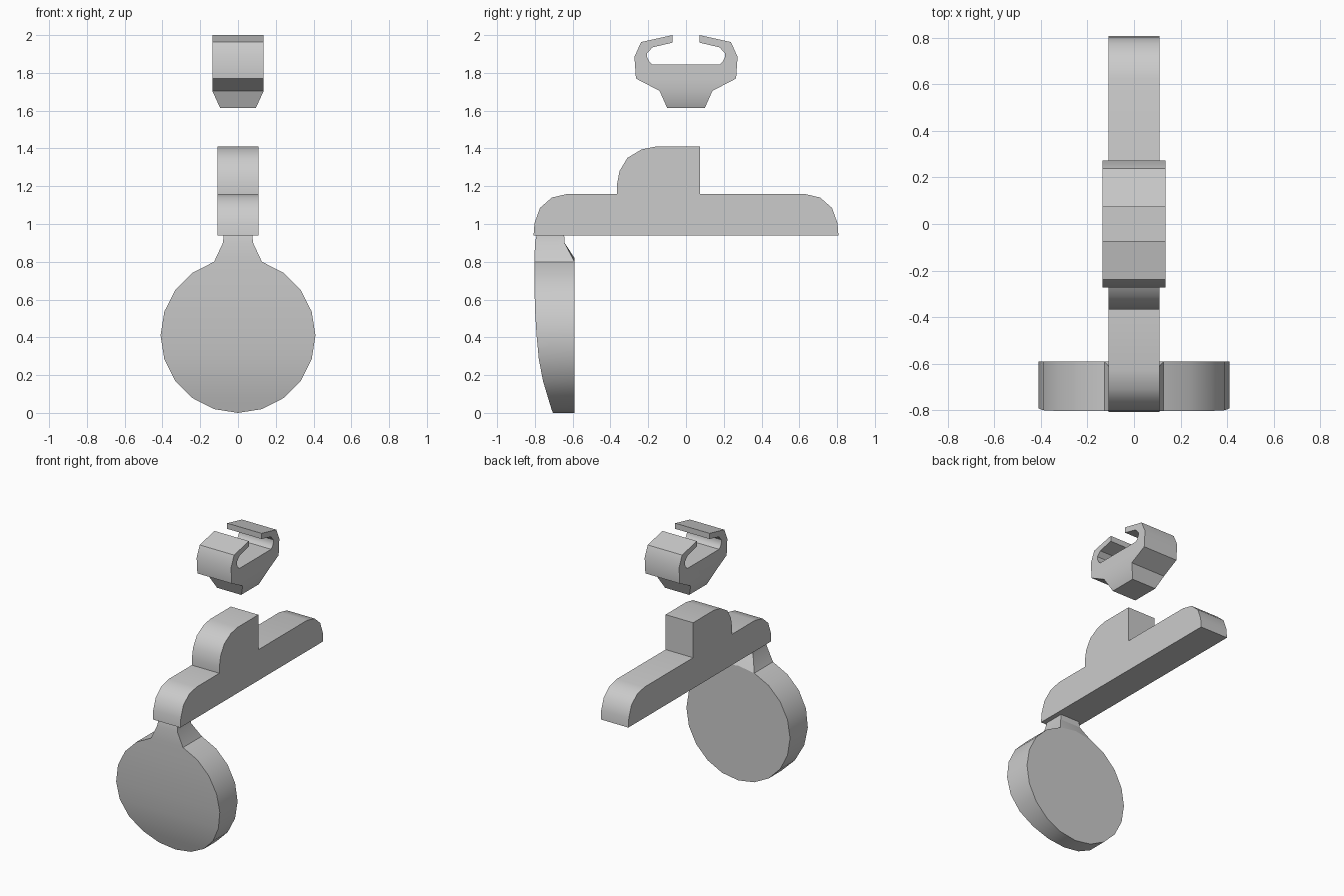
import bpy, bmesh, math
from bmesh.utils import face_split

if "Cube" in bpy.data.objects:
    bpy.data.objects.remove(bpy.data.objects["Cube"])


def finish(name, bm, angle=30):
    bmesh.ops.recalc_face_normals(bm, faces=bm.faces[:])
    me = bpy.data.meshes.new(name)
    bm.to_mesh(me)
    bm.free()
    ob = bpy.data.objects.new(name, me)
    bpy.context.collection.objects.link(ob)
    bpy.ops.object.select_all(action='DESELECT')
    ob.select_set(True)
    bpy.context.view_layer.objects.active = ob
    bpy.ops.object.shade_smooth_by_angle(angle=math.radians(angle))
    return ob


def extrude_profile(pts, half):
    """Prism from a (y, z) outline, spanning -half..half in x."""
    bm = bmesh.new()
    rings = [[bm.verts.new((x, y, z)) for y, z in pts] for x in (-half, half)]
    caps = [bm.faces.new(r) for r in rings]
    n = len(pts)
    for i in range(n):
        j = (i + 1) % n
        bm.faces.new((rings[0][i], rings[0][j], rings[1][j], rings[1][i]))
    return bm, rings, caps


def mirrored(half):
    return half + [(-y, z) for y, z in reversed(half)]


# Open clip at the top, with a tapered foot
clip_half = [(0.10, 1.615), (0.14, 1.705), (0.265, 1.77), (0.273, 1.885),
             (0.238, 1.963), (0.072, 2.0), (0.072, 1.96), (0.178, 1.935),
             (0.206, 1.903), (0.206, 1.882), (0.195, 1.86), (0.18, 1.845)]
bm, rings, caps = extrude_profile(mirrored(clip_half), 0.136)
for ring, cap in zip(rings, caps):
    face_split(cap, ring[1], ring[-2])
    for v in (ring[0], ring[-1]):
        v.co.x *= 0.7
finish("clip", bm)

# Long rail with rounded ends and a half-domed block
end = [(0.807, 0.94), (0.802, 1.005), (0.773, 1.085), (0.71, 1.14), (0.625, 1.16)]
dome = [(0.075, 1.16), (0.075, 1.41), (-0.16, 1.41), (-0.235, 1.395),
        (-0.31, 1.35), (-0.352, 1.28), (-0.366, 1.205), (-0.366, 1.16)]
rail = end + dome + [(-y, z) for y, z in reversed(end)]
bm, _, _ = extrude_profile(rail, 0.109)
finish("rail", bm)

# Hanging disc: 20-sided, bulged front, flat back, narrow neck
R, BACK = 0.41, -0.59
front_y = [-0.705, -0.712, -0.73, -0.757, -0.779, -0.791, -0.799, -0.802, -0.802, -0.802]
bm = bmesh.new()
front, back = {}, {}
for k in range(-9, 11):
    a = k * math.pi / 10
    x, z = R * math.sin(a), R - R * math.cos(a)
    back[k] = bm.verts.new((x, BACK, z))
    if k < 10:
        front[k] = bm.verts.new((x, front_y[abs(k)], z))
neck = {}
for s in (-1, 1):
    neck[s] = [bm.verts.new(c) for c in (
        (s * 0.08, -0.80, 0.90), (s * 0.075, -0.79, 0.945),
        (s * 0.08, -0.643, 0.90), (s * 0.075, -0.645, 0.945))]
bm.faces.new(list(back.values()))
for k in range(-9, 9):
    bm.faces.new((front[k], front[k + 1], back[k + 1], back[k]))
bm.faces.new((front[0], front[1], front[-1]))
for k in range(1, 9):
    bm.faces.new((front[k], front[k + 1], front[-k - 1], front[-k]))
L, N = neck[-1], neck[1]
bm.faces.new((front[9], N[0], L[0], front[-9]))
bm.faces.new((N[0], N[1], L[1], L[0]))
bm.faces.new((N[2], N[3], L[3], L[2]))
bm.faces.new((N[1], N[3], L[3], L[1]))
bm.faces.new((N[2], L[2], back[10]))
for s, n in neck.items():
    bm.faces.new((front[9 * s], back[9 * s], n[2], n[0]))
    bm.faces.new((n[0], n[2], n[3], n[1]))
    bm.faces.new((back[9 * s], back[10], n[2]))
finish("hanging_disc", bm)
